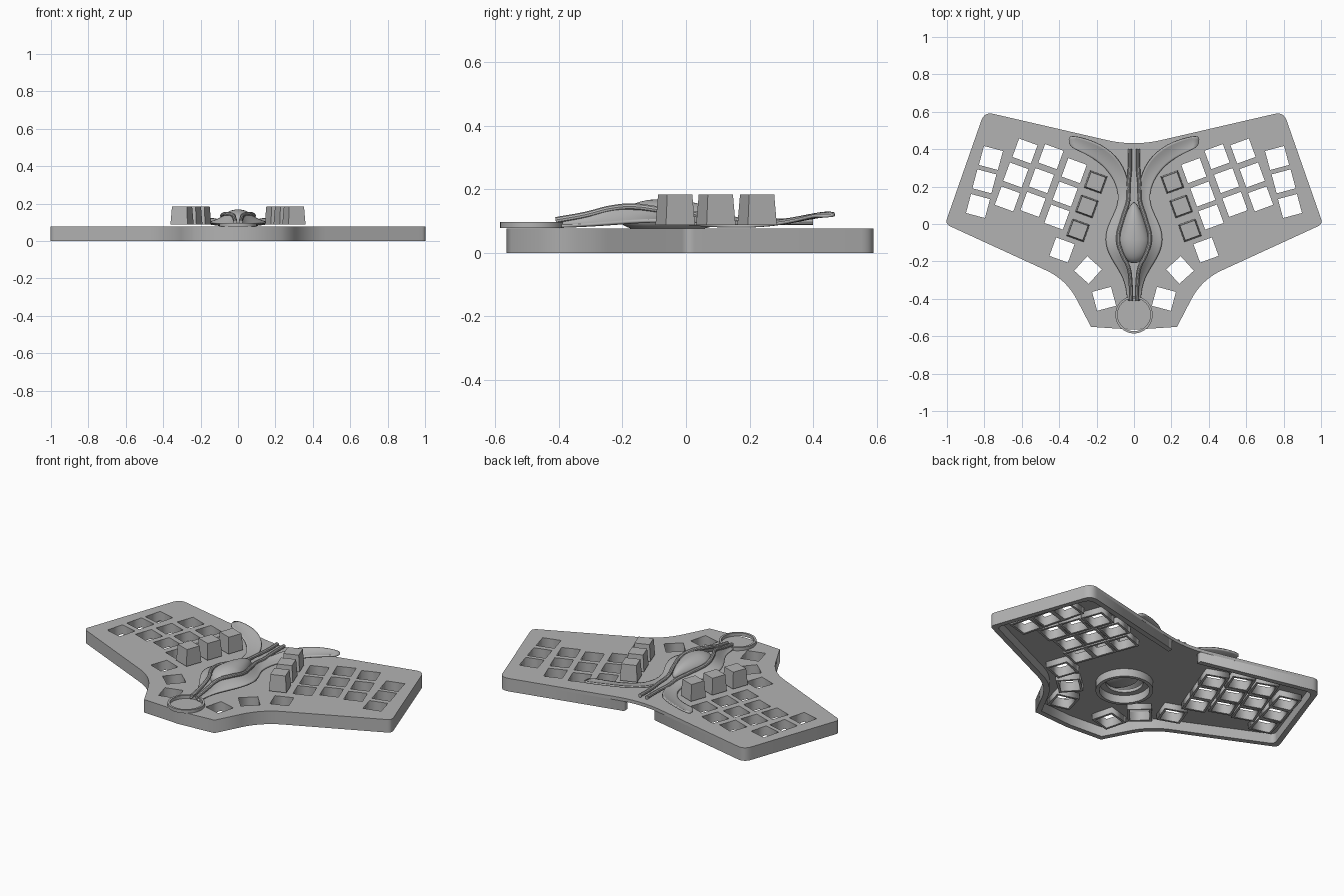
import bpy, bmesh, math
from mathutils import Vector

if "Cube" in bpy.data.objects:
    bpy.data.objects.remove(bpy.data.objects["Cube"])

grey = bpy.data.materials.new("light_grey")
grey.diffuse_color = (0.45, 0.45, 0.45, 1)
grey.use_nodes = True
grey.node_tree.nodes["Principled BSDF"].inputs["Base Color"].default_value = grey.diffuse_color


def finish(obj, smooth=False):
    obj.data.materials.clear()
    obj.data.materials.append(grey)
    if smooth:
        for p in obj.data.polygons:
            p.use_smooth = True
        bpy.ops.object.select_all(action='DESELECT')
        obj.select_set(True)
        bpy.context.view_layer.objects.active = obj
        bpy.ops.object.shade_smooth_by_angle(angle=math.radians(35))
    return obj


def curve_to_mesh(name, cu):
    tmp = bpy.data.objects.new("tmp", cu)
    bpy.context.collection.objects.link(tmp)
    dg = bpy.context.evaluated_depsgraph_get()
    me = bpy.data.meshes.new_from_object(tmp.evaluated_get(dg))
    bpy.data.objects.remove(tmp)
    obj = bpy.data.objects.new(name, me)
    bpy.context.collection.objects.link(obj)
    return obj


def slab(name, loops, z0, z1):
    """Flat extruded shape; loops inside the first loop become holes."""
    cu = bpy.data.curves.new(name, 'CURVE')
    cu.dimensions, cu.fill_mode, cu.extrude = '2D', 'BOTH', (z1 - z0) / 2
    for loop in loops:
        s = cu.splines.new('POLY')
        s.points.add(len(loop) - 1)
        for p, q in zip(s.points, loop):
            p.co = (q[0], q[1], 0, 1)
        s.use_cyclic_u = True
    obj = curve_to_mesh(name, cu)
    for v in obj.data.vertices:
        v.co.z += (z0 + z1) / 2
    return finish(obj)


def circle(x, y, r, n=48):
    return [(x + r * math.cos(2 * math.pi * i / n), y + r * math.sin(2 * math.pi * i / n)) for i in range(n)]


def square(x, y, size, deg):
    a, h = math.radians(deg), size / 2
    c, s = math.cos(a), math.sin(a)
    return [(x + c * u - s * v, y + s * u + c * v) for u, v in ((-h, -h), (h, -h), (h, h), (-h, h))]


def inset(pts, t):
    """Offset a clockwise polygon inwards."""
    out = []
    for i, p in enumerate(pts):
        d0 = (p - pts[i - 1]).normalized()
        d1 = (pts[(i + 1) % len(pts)] - p).normalized()
        n0, n1 = Vector((d0.y, -d0.x)), Vector((d1.y, -d1.x))
        out.append(p + (n0 + n1) * t / (1 + n0.dot(n1)))
    return out


def fillet(pts, radii, n=8):
    out = []
    for i, p in enumerate(pts):
        d = radii[i]
        if d == 0:
            out.append(p)
            continue
        a = p + (pts[i - 1] - p).normalized() * d
        b = p + (pts[(i + 1) % len(pts)] - p).normalized() * d
        for k in range(n + 1):
            t = k / n
            out.append(a * (1 - t) ** 2 + p * 2 * t * (1 - t) + b * t * t)
    return out


# case outline, clockwise from the back centre: x, y, corner rounding
half = [(0.80, 0.60, .05), (1.01, 0.0, .03), (.361, -.298, .12), (.23, -.55, 0)]
outline = [(0, .415, .15)] + half + [(0, -.565, 0)] + [(-x, y, r) for x, y, r in reversed(half)]
corners = [Vector(p[:2]) for p in outline]
radii = [p[2] for p in outline]

# key openings on the right half: x, y, turn
holes = [(.765, .353, 15), (.80, .228, 15), (.834, .096, 15),
         (.583, .39, 20), (.632, .262, 20), (.677, .134, 20),
         (.444, .36, 20), (.495, .232, 20), (.540, .105, 20),
         (.32, .285, 20), (.368, .16, 20), (.412, .037, 20),
         (.385, -.139, 20), (.246, -.246, 42), (.16, -.40, -15)]
holes += [(-x, y, -a) for x, y, a in holes]

# top plate with openings
slab("top_plate", [fillet(corners, radii)] + [square(x, y, .105, a) for x, y, a in holes]
     + [circle(0, -.08, .10)], .058, .077)

# rim wall, open at the back centre
outer = [p for p in fillet(corners, radii)[9:]]
inner = [p for p in fillet(inset(corners, .03), radii)[9:]]
gap = [Vector((.1, .438))], [Vector((-.1, .438))]
drop = Vector((0, -.031))
rim = gap[0] + outer + gap[1] + [gap[1][0] + drop] + inner[::-1] + [gap[0][0] + drop]
rim = [p for p in rim if abs(p.x) > .09 or p.y < 0]
slab("rim_wall", [rim], 0, .058)

# socket walls under the openings
for x, y, a in holes:
    slab("socket_wall", [square(x, y, .131, a), square(x, y, .105, a)], .022, .058)

# round housing under the dome, and front ring
slab("ball_housing", [circle(0, -.08, .155), circle(0, -.08, .135)], .012, .058)
slab("front_ring", [circle(0, -.485, .10), circle(0, -.485, .088)], .078, .097)


# tapered keys
def key(x, y, a):
    bm = bmesh.new()
    bot = [bm.verts.new((*p, .088)) for p in square(x, y, .097, a)]
    top = [bm.verts.new((*p, .184)) for p in square(x, y, .084, a)]
    bm.faces.new(bot[::-1])
    bm.faces.new(top)
    for i in range(4):
        j = (i + 1) % 4
        bm.faces.new((bot[i], bot[j], top[j], top[i]))
    me = bpy.data.meshes.new("key")
    bm.to_mesh(me)
    bm.free()
    obj = bpy.data.objects.new("key", me)
    bpy.context.collection.objects.link(obj)
    finish(obj)


for s in (1, -1):
    for x, y in ((.205, .224), (.252, .094), (.299, -.034)):
        key(s * x, y, s * 20)

# flowing centre ornament: outer and inner edge of the right half
edge_out = [(.345, .41, .125), (.235, .365, .112), (.15, .30, .098), (.10, .225, .09), (.082, .155, .09),
            (.09, .085, .09), (.14, -.005, .098), (.158, -.085, .107), (.136, -.165, .102),
            (.075, -.255, .094), (.043, -.325, .09), (.037, -.41, .088)]
edge_in = [(.352, .48, .127), (.20, .44, .133), (.10, .37, .118), (.045, .28, .102), (.03, .20, .10),
           (.03, .13, .106), (.06, .03, .12), (.085, -.08, .135), (.065, -.16, .145),
           (.03, -.23, .14), (.018, -.32, .118), (.015, -.41, .102)]
for s in (1, -1):
    bm = bmesh.new()
    rows = []
    for o, i in zip(edge_out, edge_in):
        o, i = Vector(o), Vector(i)
        mid = (o + i) / 2 - Vector((0, 0, .006))
        rows.append([bm.verts.new((s * p.x, p.y, p.z)) for p in (o, mid, i)])
    for a, b in zip(rows, rows[1:]):
        for k in range(2):
            bm.faces.new((a[k], a[k + 1], b[k + 1], b[k]))
    bmesh.ops.recalc_face_normals(bm, faces=bm.faces)
    if sum(f.normal.z for f in bm.faces) < 0:
        bmesh.ops.reverse_faces(bm, faces=bm.faces)
    me = bpy.data.meshes.new("ornament_wing")
    bm.to_mesh(me)
    bm.free()
    wing = bpy.data.objects.new("ornament_wing", me)
    bpy.context.collection.objects.link(wing)
    finish(wing, True)
    sub = wing.modifiers.new("round", 'SUBSURF')
    sub.levels = sub.render_levels = 2
    sol = wing.modifiers.new("thick", 'SOLIDIFY')
    sol.thickness, sol.offset = .01, -1

    # raised rail beside the centre line
    cu = bpy.data.curves.new("rail", 'CURVE')
    cu.dimensions, cu.bevel_depth, cu.bevel_resolution, cu.use_fill_caps = '3D', .011, 3, True
    path = [(.022, .40, .098), (.022, .30, .098)] + edge_in[4:]
    sp = cu.splines.new('BEZIER')
    sp.bezier_points.add(len(path) - 1)
    for b, p in zip(sp.bezier_points, path):
        b.co = (s * p[0], p[1], p[2])
        b.handle_left_type = b.handle_right_type = 'AUTO'
    sp.resolution_u = 6
    finish(curve_to_mesh("ornament_rail", cu), True)

# teardrop dome, drawn out towards the back
bm = bmesh.new()
bmesh.ops.create_uvsphere(bm, u_segments=40, v_segments=20, radius=1)
for v in bm.verts:
    x, y, z = v.co
    pull = max(y, 0)
    v.co = (x * .086 * (1 - .45 * pull), -.085 + y * (.20 if y > 0 else .125), .105 + z * (.064 if z > 0 else .04))
me = bpy.data.meshes.new("dome")
bm.to_mesh(me)
bm.free()
dome = bpy.data.objects.new("dome", me)
bpy.context.collection.objects.link(dome)
finish(dome, True)
